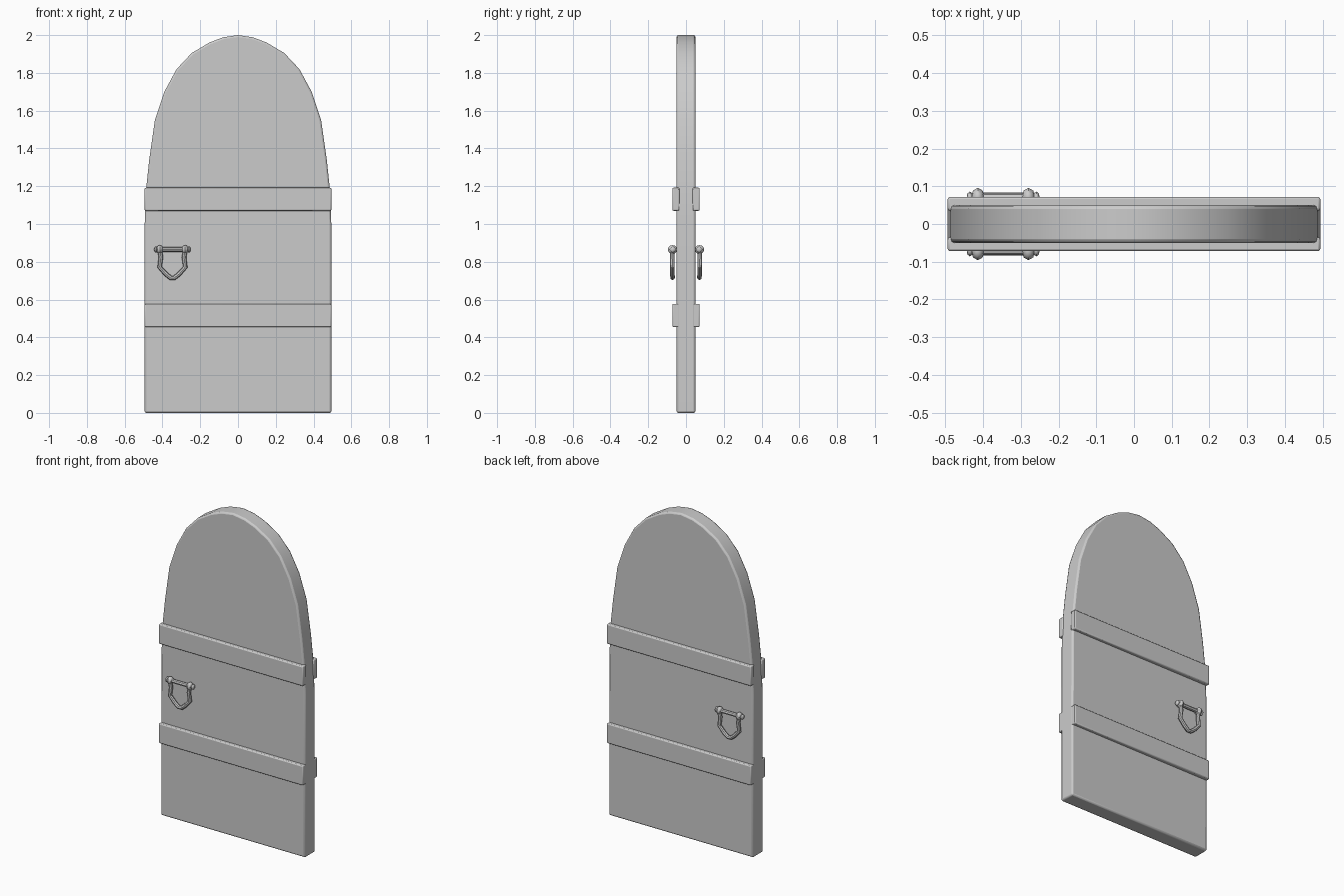
import bpy, bmesh
from mathutils import Vector

if "Cube" in bpy.data.objects:
    bpy.data.objects.remove(bpy.data.objects["Cube"])


def finish(name, bm, bevel=0.0):
    bmesh.ops.recalc_face_normals(bm, faces=bm.faces)
    me = bpy.data.meshes.new(name)
    bm.to_mesh(me)
    bm.free()
    ob = bpy.data.objects.new(name, me)
    bpy.context.collection.objects.link(ob)
    if bevel:
        m = ob.modifiers.new("soft_edges", 'BEVEL')
        m.width, m.segments, m.limit_method = bevel, 2, 'ANGLE'
        m.angle_limit = 1.0
    bpy.ops.object.select_all(action='DESELECT')
    ob.select_set(True)
    bpy.context.view_layer.objects.active = ob
    bpy.ops.object.shade_smooth_by_angle(angle=0.7)
    return ob


def prism(name, outline, axis, lo, hi, bevel):
    # extrude a closed 2D outline along x or y
    bm = bmesh.new()
    place = (lambda a, b, t: (t, a, b)) if axis == 'x' else (lambda a, b, t: (a, t, b))
    face = bm.faces.new([bm.verts.new(place(a, b, lo)) for a, b in outline])
    ext = bmesh.ops.extrude_face_region(bm, geom=[face])
    shift = Vector(place(0, 0, hi - lo))
    for v in ext['geom']:
        if isinstance(v, bmesh.types.BMVert):
            v.co += shift
    return finish(name, bm, bevel)


def tube(name, pts, radius, sides=8):
    # sweep a ring along a path with mitred joints
    pts = [Vector(p) for p in pts]
    bm = bmesh.new()
    rings = []
    for i, p in enumerate(pts):
        t = (pts[min(i + 1, len(pts) - 1)] - pts[max(i - 1, 0)]).normalized()
        side = Vector((0, 1, 0)).cross(t).normalized()
        up = t.cross(side)
        c = bmesh.ops.create_circle(bm, segments=sides, radius=radius)['verts']
        for v in c:
            v.co = p + side * v.co.x + up * v.co.y
        rings.append(c)
    for a, b in zip(rings, rings[1:]):
        for k in range(sides):
            n = (k + 1) % sides
            bm.faces.new((a[k], a[n], b[n], b[k]))
    bm.faces.new(rings[0])
    bm.faces.new(rings[-1])
    return finish(name, bm)


def ball(name, loc, scale):
    bm = bmesh.new()
    bmesh.ops.create_uvsphere(bm, u_segments=8, v_segments=6, radius=1)
    for v in bm.verts:
        v.co = Vector(loc) + v.co * Vector(scale)
    return finish(name, bm)


# arched door slab
half = [(0.495, 0), (0.494, 1.0), (0.487, 1.18), (0.47, 1.34), (0.44, 1.55), (0.39, 1.70),
        (0.325, 1.82), (0.245, 1.905), (0.153, 1.96), (0.08, 1.988)]
outline = half + [(0, 2.0)] + [(-x, z) for x, z in reversed(half)]
prism("door_slab", outline, 'y', -0.05, 0.05, 0.01)

for s, side in ((-1, "front"), (1, "back")):
    # cross straps
    for z0, label in ((0.455, "lower"), (1.07, "upper")):
        z1 = z0 + 0.122
        prof = [(s * 0.035, z0), (s * 0.072, z0), (s * 0.072, z1), (s * 0.035, z1)]
        prism(f"{side}_{label}_strap", prof, 'x', -0.494, 0.494, 0.006)

    # knocker: pin, end caps, mounting knobs and hanging ring
    cx, zb = -0.347, 0.865
    tube(f"{side}_handle_pin", [(cx - 0.09, s * 0.07, zb), (cx + 0.09, s * 0.07, zb)], 0.012)
    for d in (-1, 1):
        ball(f"{side}_handle_cap", (cx + d * 0.088, s * 0.07, zb), (0.009, 0.016, 0.016))
        ball(f"{side}_handle_knob", (cx + d * 0.067, s * 0.071, zb), (0.018, 0.025, 0.023))
        tube(f"{side}_handle_post", [(cx + d * 0.067, s * 0.071, zb),
                                     (cx + d * 0.067 + 0.001, s * 0.045, zb - 0.002)], 0.01)
    ring = [(-0.067, 0.073, 0.855), (-0.061, 0.073, 0.825), (-0.068, 0.072, 0.772),
            (-0.035, 0.072, 0.735), (-0.01, 0.071, 0.715)]
    path = ring + [(-x, y, z) for x, y, z in reversed(ring)]
    tube(f"{side}_handle_ring", [(cx + x, s * y, z) for x, y, z in path], 0.012)
